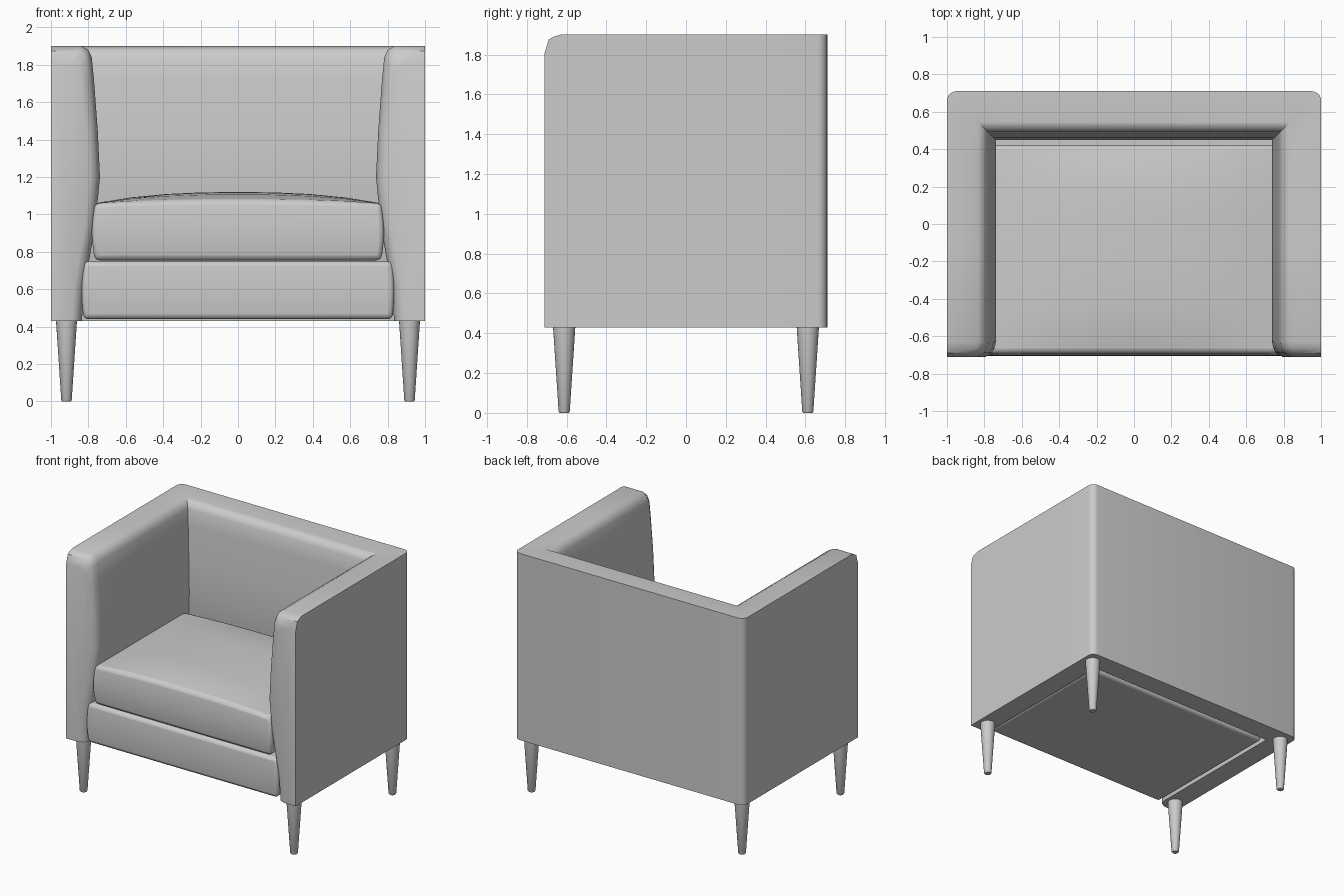
import bpy, bmesh, math

if "Cube" in bpy.data.objects:
    bpy.data.objects.remove(bpy.data.objects["Cube"])


def finish(name, bm, bevel=0.0, angle=40):
    bmesh.ops.recalc_face_normals(bm, faces=bm.faces[:])
    me = bpy.data.meshes.new(name)
    bm.to_mesh(me)
    bm.free()
    ob = bpy.data.objects.new(name, me)
    bpy.context.collection.objects.link(ob)
    if bevel:
        mod = ob.modifiers.new("soft_edges", 'BEVEL')
        mod.width, mod.segments = bevel, 3
        mod.limit_method, mod.angle_limit = 'ANGLE', math.radians(45)
    bpy.ops.object.select_all(action='DESELECT')
    ob.select_set(True)
    bpy.context.view_layer.objects.active = ob
    bpy.ops.object.shade_smooth_by_angle(angle=math.radians(angle))
    return ob


# Wraparound shell: wall thickness profile swept along a U with mitred corners
D, Z0, Z1, R = 0.71, 0.43, 1.9, 0.05
wall = [(0.165, Z0), (0.18, 0.62), (0.205, 0.76), (0.238, 0.95), (0.262, 1.2),
        (0.25, 1.45), (0.23, 1.72), (0.218, 1.84), (0.2, 1.88), (0.165, Z1)]

# Stations: outer point, inner rule, top drop and inner rounding at the arm front
half = [(1, -D, 'arm', 0.09, 0.055), (1, -0.69, 'arm', 0.025, 0.02),
        (1, -0.665, 'arm', 0.01, 0.008), (1, -0.63, 'arm', 0, 0),
        (1, -0.1, 'arm', 0, 0), (1, 0.36, 'arm', 0, 0)]
for i in range(6):
    a = math.radians(18 * i)
    half.append((1 - R + R * math.cos(a), D - R + R * math.sin(a), 'corner', 0, 0))
stations = [(s, 1) for s in half] + [(s, -1) for s in reversed(half)]

bm = bmesh.new()
rings = []
for (ox, oy, kind, drop, inset), side in stations:
    ring = [bm.verts.new((side * ox, oy, Z0))]
    for t, z in wall:
        t -= inset
        y = oy if kind == 'arm' else D - t
        ring.append(bm.verts.new((side * (1 - t), y, z - drop * (z > 1.7))))
    ring.append(bm.verts.new((side * ox, oy, Z1 - drop)))
    rings.append(ring)
n = len(rings[0])
for a, b in zip(rings, rings[1:]):
    for i in range(n):
        j = (i + 1) % n
        bm.faces.new((a[i], a[j], b[j], b[i]))
bm.faces.new(rings[0])
bm.faces.new(rings[-1])
bmesh.ops.remove_doubles(bm, verts=bm.verts[:], dist=1e-5)
finish("shell", bm)


def pad(name, hx, y0, y1, z0, z1, dome, puff, bevel):
    """Box with a domed top and puffed front and sides."""
    bm = bmesh.new()
    bmesh.ops.create_cube(bm, size=2)
    bmesh.ops.subdivide_edges(bm, edges=bm.edges[:], cuts=7, use_grid_fill=True)
    for v in bm.verts:
        u, w, h = v.co
        rise = dome * (1 - abs(u) ** 2.5) * (1 - 0.7 * abs(w) ** 4)
        x = u * (hx + puff * (1 - h * h))
        y = y0 + (y1 - y0) * (w + 1) / 2
        if w < -0.99:
            y -= puff * (1 - h * h)
        z = z0 + (z1 - z0) * (h + 1) / 2 + rise * (h + 1) / 2
        v.co = (x, y, z)
    return finish(name, bm, bevel)


# Base rail and seat cushion
pad("seat_base", 0.825, -0.695, 0.5, 0.44, 0.75, 0.0, 0.01, 0.025)
pad("seat_cushion", 0.765, -0.69, 0.42, 0.755, 1.06, 0.06, 0.015, 0.025)


# Tapered round legs
def leg(name, x, y):
    bm = bmesh.new()
    prev = None
    for r, z in [(0.023, 0), (0.028, 0.008), (0.056, Z0 + 0.002)]:
        ring = [bm.verts.new((x + r * math.cos(k * math.tau / 24),
                              y + r * math.sin(k * math.tau / 24), z)) for k in range(24)]
        if prev:
            for k in range(24):
                m = (k + 1) % 24
                bm.faces.new((prev[k], prev[m], ring[m], ring[k]))
        else:
            bm.faces.new(ring)
        prev = ring
    bm.faces.new(prev)
    finish(name, bm)


for sx, sn in ((-1, "left"), (1, "right")):
    for sy, yn in ((-1, "front"), (1, "back")):
        leg(f"{yn}_{sn}_leg", sx * 0.917, sy * 0.612)
